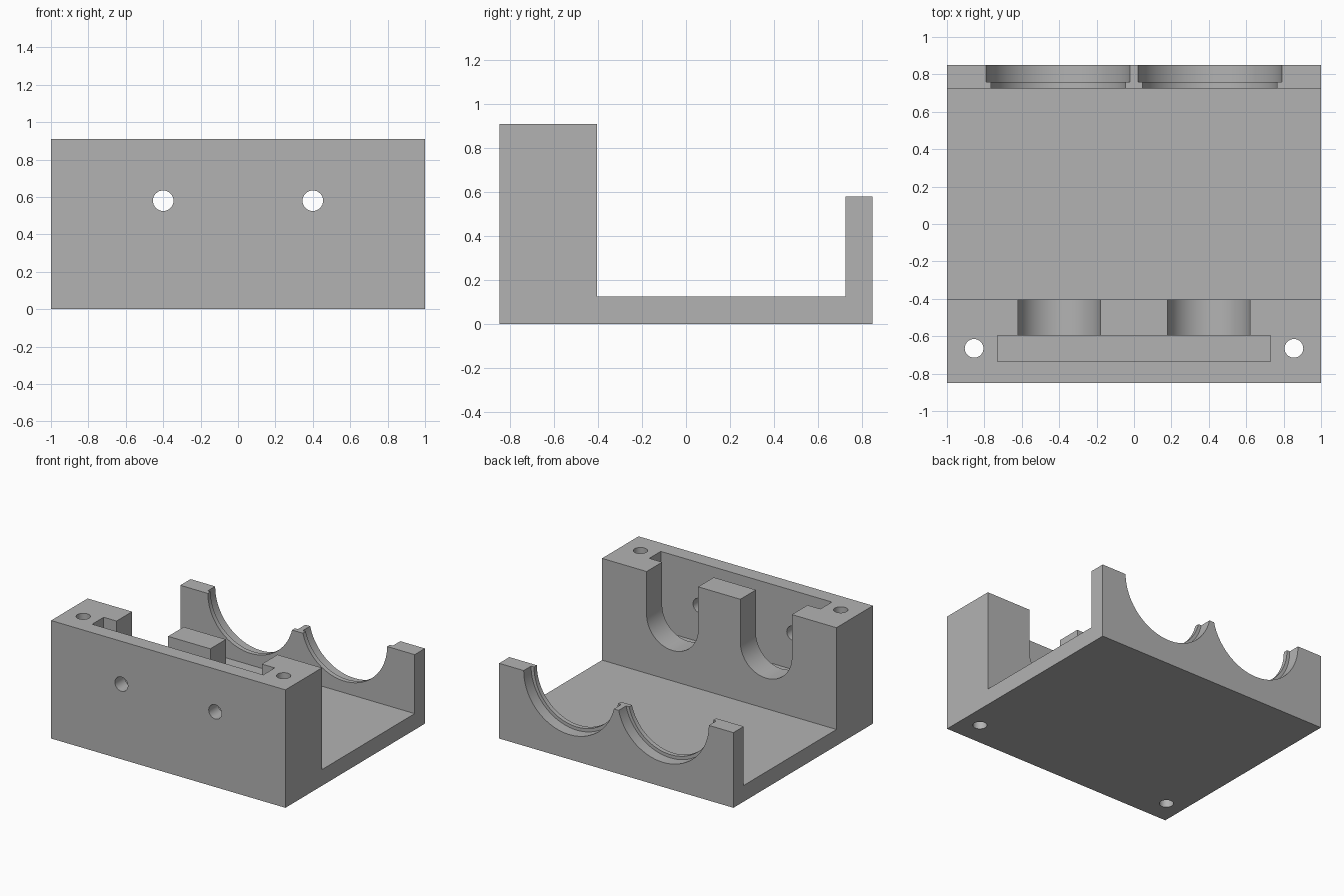
import bpy
import bmesh
from math import pi, cos, sin, radians
from mathutils import Vector

cube = bpy.data.objects.get("Cube")
if cube:
    bpy.data.objects.remove(cube, do_unlink=True)

grey = bpy.data.materials.new("plain grey")
grey.use_nodes = True
GREY = (0.45, 0.45, 0.45, 1)
grey.diffuse_color = GREY
grey.node_tree.nodes["Principled BSDF"].inputs["Base Color"].default_value = GREY


def prism(name, points, offset):
    """Extrude a closed loop of 3D points along an offset."""
    bm = bmesh.new()
    face = bm.faces.new([bm.verts.new(p) for p in points])
    new = bmesh.ops.extrude_face_region(bm, geom=[face])["geom"]
    verts = [v for v in new if isinstance(v, bmesh.types.BMVert)]
    bmesh.ops.translate(bm, verts=verts, vec=Vector(offset))
    bmesh.ops.recalc_face_normals(bm, faces=bm.faces)
    mesh = bpy.data.meshes.new(name)
    bm.to_mesh(mesh)
    bm.free()
    mesh.materials.append(grey)
    obj = bpy.data.objects.new(name, mesh)
    bpy.context.collection.objects.link(obj)
    return obj


def arc(cx, cy, r, start, end, steps):
    angles = [start + (end - start) * i / steps for i in range(steps + 1)]
    return [(cx + r * cos(a), cy + r * sin(a)) for a in angles]


def cut(cutter):
    """Subtract a cutter from the housing, then discard it."""
    cutter.hide_render = True
    mod = housing.modifiers.new(cutter.name, "BOOLEAN")
    mod.operation = "DIFFERENCE"
    mod.solver = "EXACT"
    mod.object = cutter
    bpy.context.view_layer.objects.active = housing
    bpy.ops.object.modifier_apply(modifier=mod.name)
    bpy.data.objects.remove(cutter, do_unlink=True)


def cut_box(name, x, y0, y1, z0, z1):
    cut(prism(name, [(-x, y0, z0), (x, y0, z0), (x, y1, z0), (-x, y1, z0)], (0, 0, z1 - z0)))


def cut_cradle(name, x, r, y0, y1):
    """U-shaped opening: a half circle below, open at the top."""
    loop = arc(x, AXIS, r, pi, 2 * pi, 40) + [(x + r, TOP), (x - r, TOP)]
    cut(prism(name, [(px, y0, pz) for px, pz in loop], (0, y1 - y0, 0)))


AXIS = 0.58   # height of the two bores
TOP = 1.1     # clear above the housing

# Housing: front block, floor and back wall in one side profile
side = [(-0.85, 0), (0.85, 0), (0.85, AXIS), (0.725, AXIS),
        (0.725, 0.125), (-0.405, 0.125), (-0.405, 0.91), (-0.85, 0.91)]
housing = prism("housing", [(-1, y, z) for y, z in side], (2, 0, 0))

# Wide flange pocket in the front block
cut_box("flange_pocket", 0.73, -0.735, -0.595, 0.30, TOP)

for s in (-1, 1):
    x = 0.4 * s
    # Front cradle, opening into the pocket
    cut_cradle("front_cradle", x, 0.22, -0.65, -0.3)
    # Stepped back cradle
    cut_cradle("back_cradle", x, 0.365, 0.65, 0.95)
    cut_cradle("back_cradle_step", x, 0.39, 0.76, 0.95)
    # Cable hole through the front
    hole = arc(x, AXIS, 0.055, 0, 2 * pi, 32)[:-1]
    cut(prism("front_hole", [(px, -0.95, pz) for px, pz in hole], (0, 0.28, 0)))
    # Screw hole from top to bottom
    hole = arc(0.855 * s, -0.665, 0.05, 0, 2 * pi, 32)[:-1]
    cut(prism("screw_hole", [(px, py, -0.1) for px, py in hole], (0, 0, 1.2)))

# Lowered peak between the back cradles
cut_box("peak_trim", 0.2, 0.65, 0.95, 0.49, TOP)

# Smooth bores with crisp edges
bpy.ops.object.select_all(action="DESELECT")
housing.select_set(True)
bpy.context.view_layer.objects.active = housing
bpy.ops.object.shade_smooth_by_angle(angle=radians(30))
